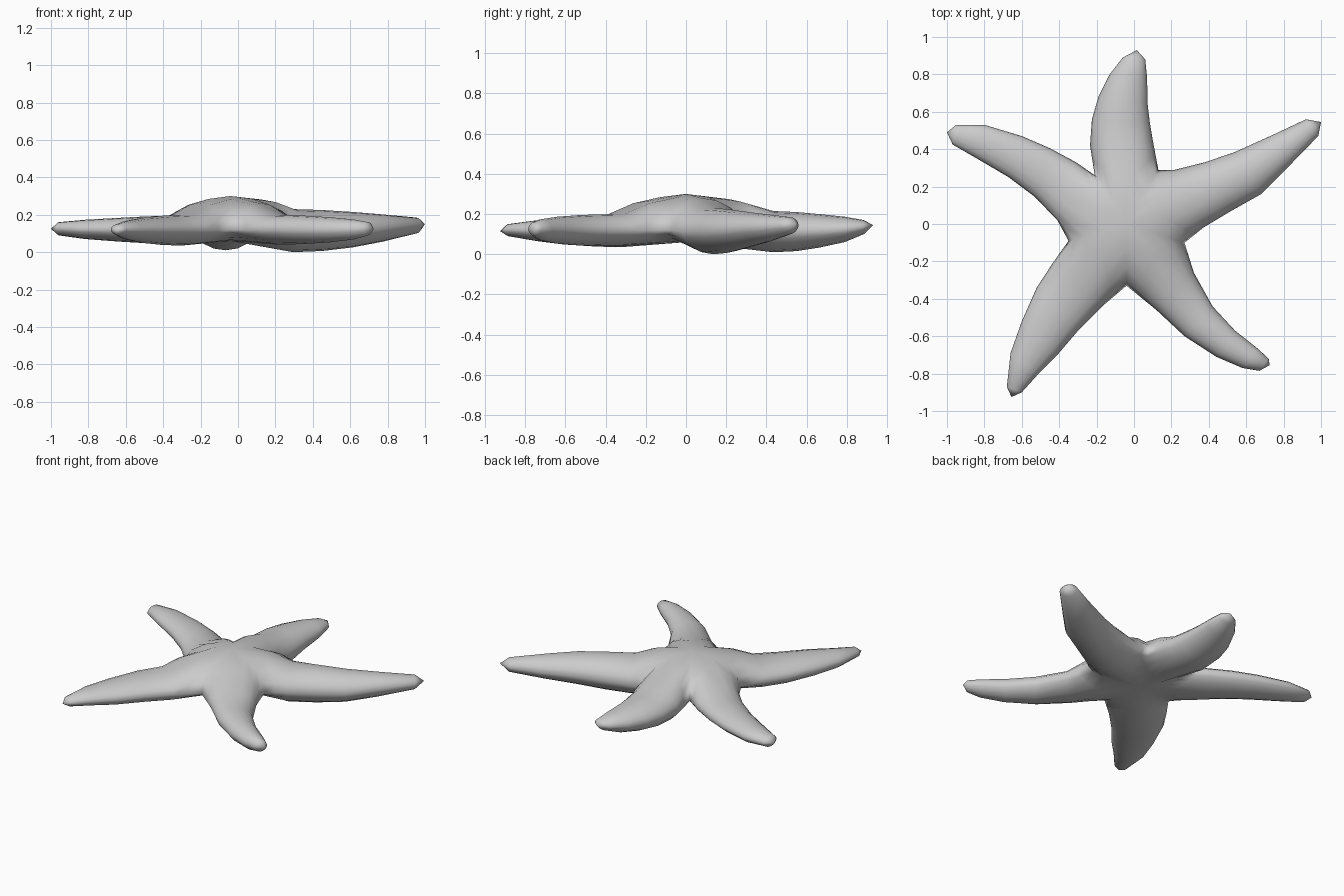
import bpy, bmesh
from math import sin, cos, pi
from mathutils import Vector

if "Cube" in bpy.data.objects:
    bpy.data.objects.remove(bpy.data.objects["Cube"])

N = 8  # segments in each half of an arm's cross-section
CENTRE = Vector((-0.04, 0.0))
TOP_Z, BOTTOM_Z, VALLEY_Z = 0.30, 0.06, 0.12

# notches between neighbouring arms, counter-clockwise from the front right
valleys = [(0.27, -0.10), (0.13, 0.29), (-0.21, 0.26), (-0.35, -0.09), (-0.04, -0.33)]

# each arm: right outline, left outline, tip (x, y, z), (top root, top end, bottom root, bottom end)
arms = [
    ([(.37, -.02), (.52, .07), (.68, .16), (.80, .28), (.985, .47)],
     [(.22, .29), (.38, .33), (.54, .385), (.75, .48), (.92, .56)],
     (1.0, .545, .15), (.23, .185, .0, .10)),
    ([(.10, .45), (.085, .54), (.073, .64), (.07, .78), (.06, .88)],
     [(-.235, .42), (-.225, .56), (-.19, .68), (-.13, .80), (-.06, .89)],
     (.015, .93, .145), (.215, .17, .01, .10)),
    ([(-.31, .33), (-.45, .405), (-.60, .47), (-.80, .53), (-.95, .53)],
     [(-.41, .02), (-.53, .145), (-.67, .25), (-.84, .35), (-.97, .425)],
     (-1.0, .49, .125), (.195, .16, .045, .09)),
    ([(-.435, -.21), (-.52, -.34), (-.60, -.52), (-.66, -.69), (-.68, -.87)],
     [(-.17, -.44), (-.29, -.56), (-.41, -.70), (-.51, -.80), (-.60, -.90)],
     (-.655, -.925, .115), (.20, .15, .035, .09)),
    ([(.12, -.46), (.27, -.60), (.44, -.71), (.58, -.77), (.67, -.785)],
     [(.32, -.26), (.42, -.44), (.54, -.57), (.66, -.665), (.72, -.72)],
     (.725, -.755, .125), (.20, .16, .04, .09)),
]


def lerp(a, b, t):
    return a + (b - a) * t


def section(right, left, top, bottom):
    """Closed oval ring, slightly keeled underneath."""
    right, left, mid = Vector(right), Vector(left), (top + bottom) / 2
    ring = []
    for i in range(2 * N):
        a = pi * i / N
        s = sin(a)
        z = mid + (top - mid) * s if s >= 0 else mid - (mid - bottom) * abs(s) ** 1.25
        ring.append(lerp(right, left, (1 - cos(a)) / 2).to_3d() + Vector((0, 0, z)))
    return ring


def root(right, left):
    """Ring bent through the body centre, shared with both neighbours."""
    ring = []
    for i in range(2 * N):
        a = pi * i / N
        v = Vector(right if cos(a) > 0 else left)
        p = lerp(v, CENTRE, 1 - abs(cos(a)))
        h = abs(sin(a)) ** 1.15
        z = lerp(VALLEY_Z, TOP_Z if sin(a) > 0 else BOTTOM_Z, h)
        ring.append(Vector((p.x, p.y, z)))
    return ring


bm = bmesh.new()
for k, (right, left, tip, (t0, t1, b0, b1)) in enumerate(arms):
    start = root(valleys[k], valleys[(k + 1) % 5])
    rings = [section(r, l, lerp(t0, t1, (i / 4) ** 1.6), lerp(b0, b1, (i / 4) ** 2))
             for i, (r, l) in enumerate(zip(right, left))]
    # shoulder ring, raised a little to round the central dome
    shoulder = [lerp(p, q, 0.5) + Vector((0, 0, 0.016 * max(0, sin(pi * i / N))))
                for i, (p, q) in enumerate(zip(start, rings[0]))]
    loops = [[bm.verts.new(p) for p in ring] for ring in [start, shoulder] + rings]
    end = bm.verts.new(tip)
    for i in range(2 * N):
        j = (i + 1) % (2 * N)
        for a, b in zip(loops, loops[1:]):
            bm.faces.new((a[i], a[j], b[j], b[i]))
        bm.faces.new((loops[-1][i], loops[-1][j], end))

# weld the arms together along their shared seams
bmesh.ops.remove_doubles(bm, verts=bm.verts[:], dist=0.0005)
bmesh.ops.recalc_face_normals(bm, faces=bm.faces[:])
for f in bm.faces:
    f.smooth = True
mesh = bpy.data.meshes.new("starfish_body")
bm.to_mesh(mesh)
bm.free()
bpy.context.collection.objects.link(bpy.data.objects.new("starfish_body", mesh))
